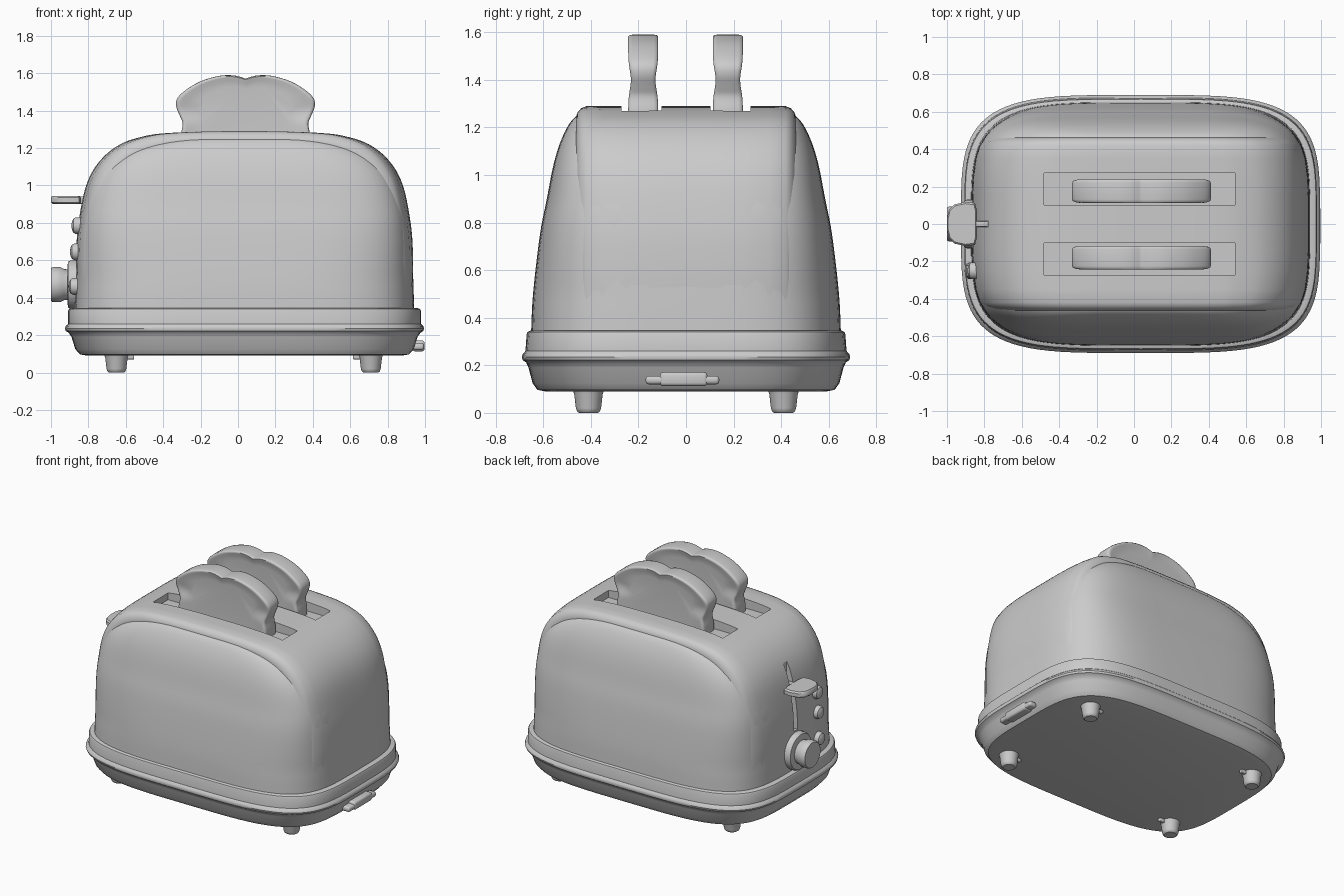
import bpy, bmesh, math
from mathutils import Vector, Matrix

if "Cube" in bpy.data.objects:
    bpy.data.objects.remove(bpy.data.objects["Cube"], do_unlink=True)

CX = 0.035  # centre of the housing along x

grey = bpy.data.materials.new("plain grey")
grey.use_nodes = True
COLOUR = (0.6, 0.6, 0.6, 1)
grey.diffuse_color = COLOUR
grey.node_tree.nodes["Principled BSDF"].inputs["Base Color"].default_value = COLOUR


def finish(name, bm, angle=35):
    bmesh.ops.recalc_face_normals(bm, faces=bm.faces)
    mesh = bpy.data.meshes.new(name)
    bm.to_mesh(mesh)
    bm.free()
    mesh.materials.append(grey)
    ob = bpy.data.objects.new(name, mesh)
    bpy.context.collection.objects.link(ob)
    shade(ob, angle)
    return ob


def shade(ob, angle=35):
    bpy.ops.object.select_all(action="DESELECT")
    ob.select_set(True)
    bpy.context.view_layer.objects.active = ob
    bpy.ops.object.shade_smooth_by_angle(angle=math.radians(angle))


def loft(name, rings, angle=35):
    """Skin closed rings of equal length and cap both ends."""
    bm = bmesh.new()
    loops = [[bm.verts.new(p) for p in ring] for ring in rings]
    n = len(loops[0])
    for a, b in zip(loops, loops[1:]):
        for i in range(n):
            j = (i + 1) % n
            bm.faces.new((a[i], a[j], b[j], b[i]))
    bm.faces.new(loops[0])
    bm.faces.new(loops[-1])
    return finish(name, bm, angle)


def smooth(points, steps=5):
    """Run a soft curve through the points."""
    p = [Vector(q) for q in points]
    p = [2 * p[0] - p[1]] + p + [2 * p[-1] - p[-2]]
    out = []
    for a, b, c, d in zip(p, p[1:], p[2:], p[3:]):
        for k in range(steps):
            t = k / steps
            out.append(b + (c - a) * t / 2 + (2 * a - 5 * b + 4 * c - d) * t * t / 2
                       + (3 * b - a - 3 * c + d) * t ** 3 / 2)
    return out + [p[-2]]


def oval(hx, hy, z, power=4, n=96):
    """Rounded-rectangle ring."""
    ring = []
    for i in range(n):
        a = math.tau * i / n
        c, s = math.cos(a), math.sin(a)
        ring.append((CX + hx * math.copysign(abs(c) ** (2 / power), c),
                     hy * math.copysign(abs(s) ** (2 / power), s), z))
    return ring


def box(name, centre, size, bevel=0.0):
    bm = bmesh.new()
    bmesh.ops.create_cube(bm, size=1, matrix=Matrix.Translation(centre) @ Matrix.Diagonal((*size, 1)))
    if bevel:
        bmesh.ops.bevel(bm, geom=bm.edges[:], offset=bevel, segments=3, profile=0.5, affect="EDGES")
    return finish(name, bm)


def turned(name, origin, profile, axis="z", n=32):
    """Lathe a (radius, height) profile; axis '-x' points out of the control end."""
    rings = []
    for r, h in profile:
        ring = []
        for i in range(n):
            a = math.tau * i / n
            u, v = r * math.cos(a), r * math.sin(a)
            ring.append(Vector(origin) + Vector((u, v, h) if axis == "z" else (-h, u, v)))
        rings.append(ring)
    return loft(name, rings)


def cut(ob, cutter):
    mod = ob.modifiers.new("cut", "BOOLEAN")
    mod.operation, mod.object, mod.solver = "DIFFERENCE", cutter, "EXACT"
    bpy.context.view_layer.objects.active = ob
    bpy.ops.object.modifier_apply(modifier=mod.name)


# Base with its raised band
loft("base", [oval(*r) for r in (
    (0.84, 0.59, 0.09), (0.88, 0.625, 0.097), (0.905, 0.645, 0.125), (0.925, 0.662, 0.19),
    (0.94, 0.672, 0.212), (0.956, 0.686, 0.222), (0.96, 0.69, 0.235), (0.956, 0.686, 0.248),
    (0.943, 0.675, 0.26), (0.943, 0.67, 0.33), (0.938, 0.667, 0.34), (0.92, 0.655, 0.346),
    (0.89, 0.63, 0.346))])

# Housing with the rounded front and back panels
profile = smooth([(0.907, 0.652, 0.32), (0.902, 0.643, 0.5), (0.89, 0.614, 0.75),
                  (0.867, 0.585, 0.9), (0.82, 0.56, 1.03), (0.755, 0.535, 1.12),
                  (0.66, 0.505, 1.19), (0.52, 0.475, 1.235), (0.35, 0.44, 1.257), (0.2, 0.4, 1.262)])
housing = loft("housing", [oval(p.x, p.y, p.z, 4 + 2 * max(0, p.z - 0.5)) for p in profile])

# Arched centre shell running over the top
half = smooth([(0.89, 0.3), (0.9, 0.5), (0.9, 0.65), (0.888, 0.8), (0.847, 1.0), (0.775, 1.13),
               (0.665, 1.22), (0.53, 1.265), (0.4, 1.281), (0.2, 1.289), (0, 1.29)])
arch = [(p.x, p.y) for p in half] + [(-p.x, p.y) for p in reversed(half[:-1])]
stations = [(0.462, 0.955), (0.455, 0.975), (0.44, 0.991), (0.42, 0.999),
            (0.35, 1), (0.25, 1), (0.15, 1), (0.05, 1)]
stations = [(-y, s) for y, s in stations] + [(y, s) for y, s in reversed(stations)]
rings = []
for y, s in stations:
    plan = (1 - (abs(y) / 0.66) ** 4) ** 0.25
    rings.append([(CX + x * plan * s, y, 0.3 + (z - 0.3) * s) for x, z in arch])
shell = loft("centre_shell", rings)

# Bread slots and the lever track
cutters = [box("slot_cutter", (0.03, y, 1.32), (1.02, 0.17, 0.2)) for y in (-0.187, 0.187)]
cutters.append(box("track_cutter", (-0.84, 0, 0.86), (0.12, 0.04, 0.5)))
for cutter in cutters:
    for body in (housing, shell):
        cut(body, cutter)
for cutter in cutters:
    bpy.data.objects.remove(cutter, do_unlink=True)
shade(housing)
shade(shell)

# Slices of toast with a crust rim and slightly dished faces
half = smooth([(0, 1.572), (0.06, 1.588), (0.14, 1.586), (0.24, 1.557), (0.32, 1.51), (0.365, 1.465),
               (0.37, 1.42), (0.35, 1.37), (0.336, 1.33), (0.345, 1.27), (0.345, 1.19)], 4)
outline = [(p.x, p.y) for p in half] + [(-p.x, p.y) for p in reversed(half[1:])]
layers = [(0.052, 0.7), (0.056, 0.86), (0.062, 0.93), (0.063, 0.965), (0.058, 0.99), (0.045, 1)]
layers = [(-d, s) for d, s in layers] + [(d, s) for d, s in reversed(layers)]
for name, y in (("front_toast", -0.18), ("back_toast", 0.176)):
    rings = []
    for d, s in layers:
        rings.append([(0.04 + x * s, y + d * (1 - 0.18 * math.exp(-((z - 1.4) / 0.06) ** 2)),
                       1.38 + (z - 1.38) * s) for x, z in outline])
    loft(name, rings, 50)

# Feet with small inward fins
for side, x, inward in (("right", -0.65, 1), ("left", 0.71, -1)):
    for end, y in (("front", -0.41), ("back", 0.41)):
        turned(f"{end}_{side}_foot", (x, y, 0),
               [(0.04, 0), (0.048, 0.006), (0.053, 0.02), (0.06, 0.08), (0.068, 0.1)])
        box(f"{end}_{side}_foot_fin", (x + inward * 0.065, y, 0.085), (0.06, 0.025, 0.03), 0.005)

# Lever: handle plate and stem
handle = [(-0.84, 0.07), (-0.85, 0.112), (-0.9, 0.118), (-0.96, 0.105), (-0.99, 0.075), (-1.0, 0.03)]
handle = handle + [(x, -y) for x, y in reversed(handle)]
loft("lever_handle", [[(-0.92 + (x + 0.92) * s, y * s, z) for x, y in handle]
                      for z, s in ((0.902, 0.9), (0.91, 1), (0.935, 1), (0.945, 0.92))])
box("lever_stem", (-0.82, 0, 0.922), (0.08, 0.03, 0.04), 0.006)

# Browning dial and its collar
turned("dial_collar", (-0.85, 0, 0.47),
       [(0.13, 0), (0.13, 0.045), (0.122, 0.058), (0.1, 0.062), (0.08, 0.062)], "-x")
turned("dial_knob", (-0.9, 0, 0.47),
       [(0.08, 0), (0.083, 0.03), (0.094, 0.05), (0.094, 0.09), (0.088, 0.099), (0.07, 0.1)], "-x")

# Three round buttons
for i, (x, z) in enumerate(((-0.842, 0.785), (-0.85, 0.645), (-0.857, 0.46))):
    turned(f"button_{i + 1}", (x, -0.25, z),
           [(0.045, 0), (0.045, 0.025), (0.038, 0.038), (0.022, 0.046), (0.006, 0.048)], "-x", 24)

# Small plate on the far end of the base
box("end_plate", (0.965, -0.015, 0.138), (0.06, 0.31, 0.036), 0.014)
box("end_plate_centre", (0.965, -0.01, 0.142), (0.066, 0.2, 0.058), 0.014)
